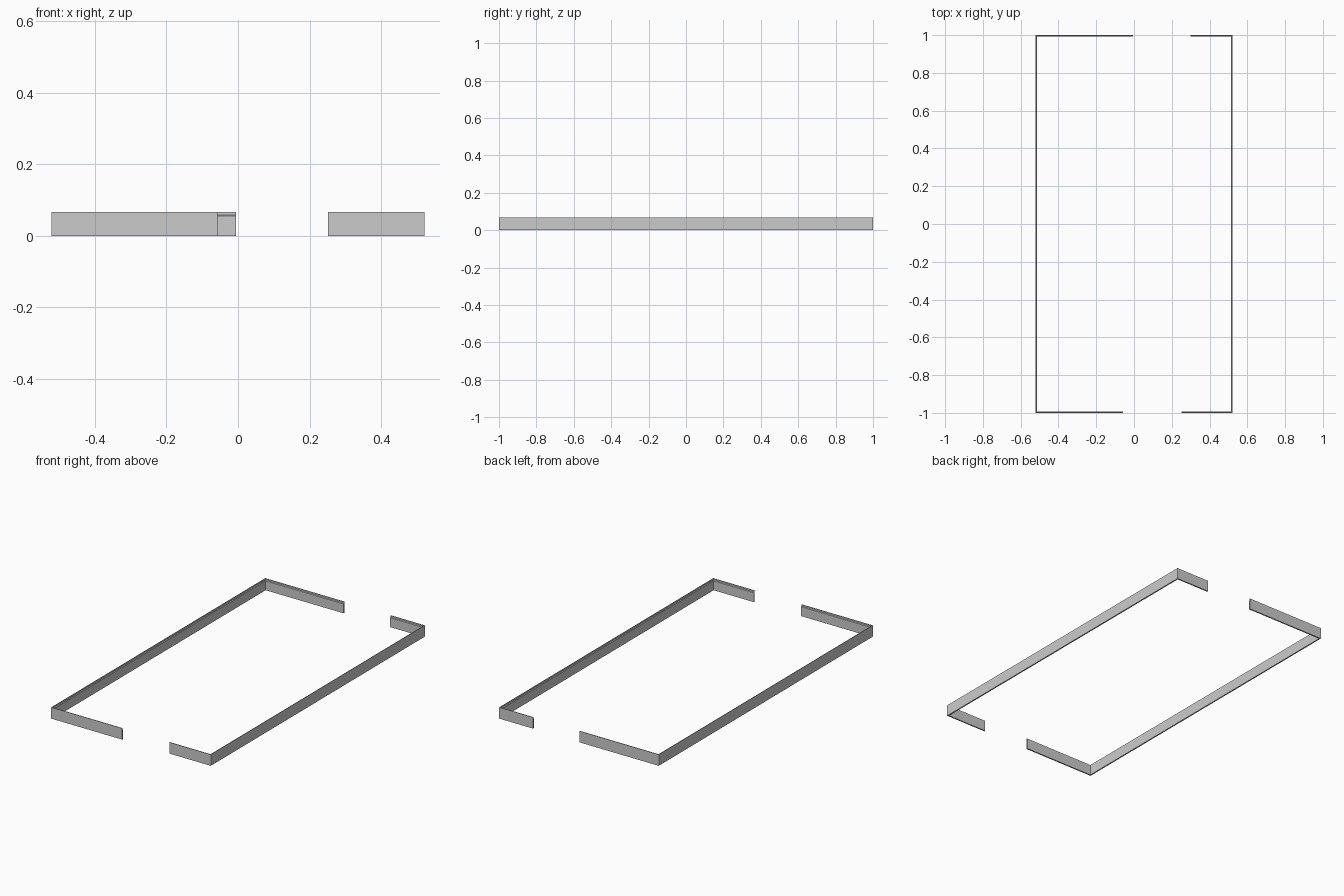
import bpy, bmesh

if "Cube" in bpy.data.objects:
    bpy.data.objects.remove(bpy.data.objects["Cube"])

HALF_X, HALF_Y = 0.522, 1.0
# Moulding cross-section: (distance in from the wall, height)
PROFILE = [(0, 0), (0.008, 0), (0.008, 0.055), (0.004, 0.058),
           (0.004, 0.0665), (0, 0.0665)]


def baseboard(name, side, front_end, back_end):
    """Sweep the profile along a U-shaped run with mitred corners."""
    bm = bmesh.new()
    rings = []
    for i in range(4):
        ring = []
        for d, z in PROFILE:
            x = (front_end, side * (HALF_X - d), side * (HALF_X - d), back_end)[i]
            y = (HALF_Y - d) * (-1 if i < 2 else 1)
            ring.append(bm.verts.new((x, y, z)))
        rings.append(ring)
    n = len(PROFILE)
    for a, b in zip(rings, rings[1:]):
        for k in range(n):
            m = (k + 1) % n
            bm.faces.new((a[k], a[m], b[m], b[k]))
    bm.faces.new(rings[0])
    bm.faces.new(rings[-1][::-1])
    bmesh.ops.recalc_face_normals(bm, faces=bm.faces[:])
    mesh = bpy.data.meshes.new(name)
    bm.to_mesh(mesh)
    bm.free()
    obj = bpy.data.objects.new(name, mesh)
    bpy.context.collection.objects.link(obj)
    return obj


# Two runs, leaving a doorway gap at front and back
baseboard("left_baseboard", -1, -0.057, -0.005)
baseboard("right_baseboard", 1, 0.251, 0.30)
